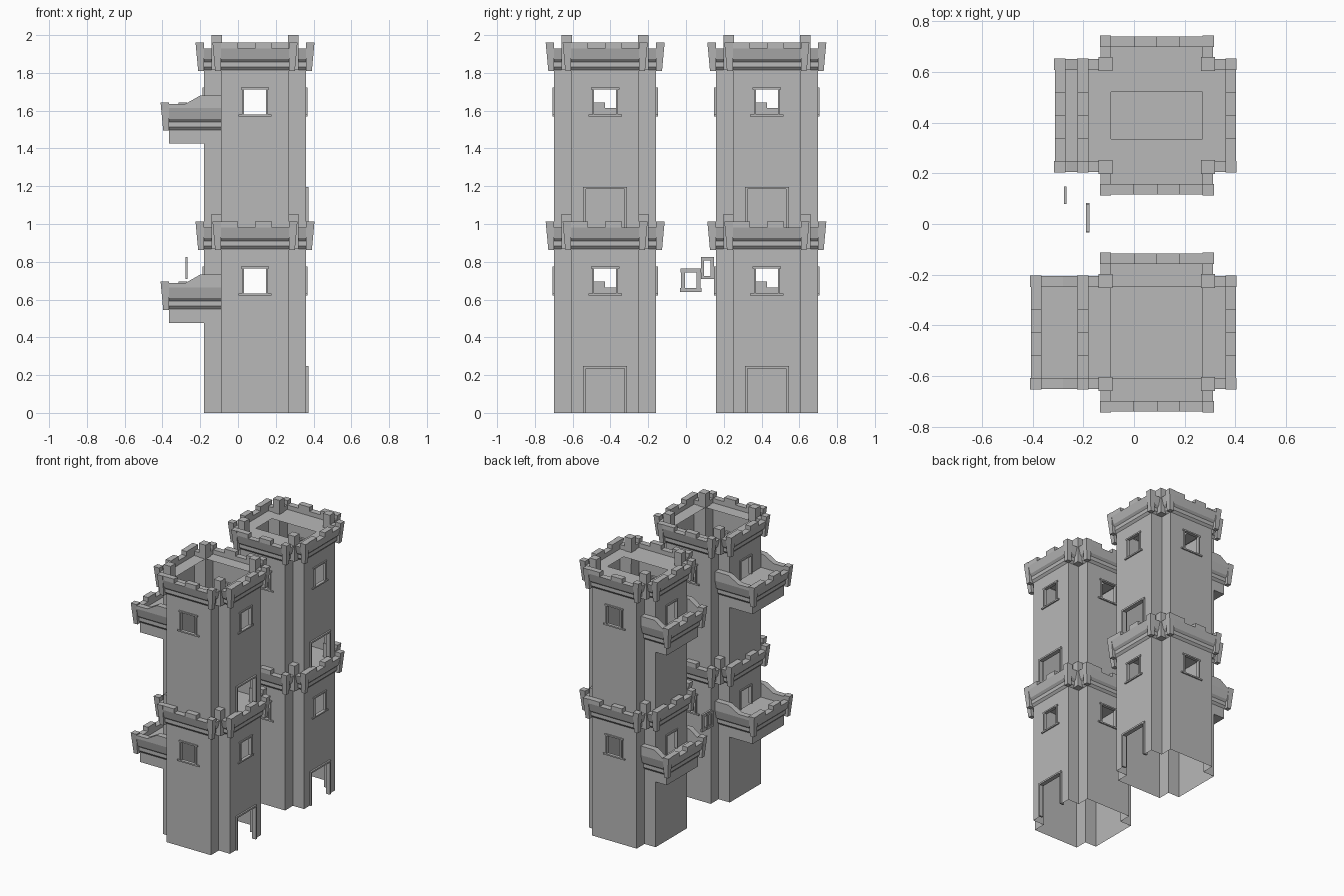
import bpy, bmesh, math
from mathutils import Matrix, Vector

if "Cube" in bpy.data.objects:
    bpy.data.objects.remove(bpy.data.objects["Cube"])

stone = bpy.data.materials.new("stone_grey")
stone.use_nodes = True
colour = (0.48, 0.48, 0.48, 1)
stone.diffuse_color = colour
stone.node_tree.nodes["Principled BSDF"].inputs["Base Color"].default_value = colour

ARM, EXT = 0.18, 0.27        # half width of a wall arm, half width of the tower
LEVEL = 0.948                # height of one storey
LIP = 0.045                  # overhang of the parapet
CROWN, LOW, HIGH = 0.867, 0.982, 1.013
DROP = 0.317                 # balcony parapet sits this far below the crown
PROFILE = [(0, CROWN), (0.014, 0.883), (0.014, 0.91), (0.028, 0.925),
           (0.042, LOW), (0, LOW), (0, 0.95)]


def side(k, u, d, z):
    """Point on side k: u to the right, d outward; 0 front, 1 +x, 2 back, 3 -x."""
    return Matrix.Rotation(k * math.pi / 2, 3, 'Z') @ Vector((u, -d, z))


def face(bm, pts):
    bm.faces.new([bm.verts.new(p) for p in pts])


def loft(bm, rings, closed=True, caps=False):
    vs = [[bm.verts.new(p) for p in ring] for ring in rings]
    n = len(vs[0])
    for a, b in zip(vs, vs[1:]):
        for i in range(n if closed else n - 1):
            j = (i + 1) % n
            bm.faces.new((a[i], a[j], b[j], b[i]))
    if caps:
        bm.faces.new(vs[0][::-1])
        bm.faces.new(vs[-1])


def box(bm, k, u0, u1, d0, d1, z0, z1, taper=0):
    """Box on side k; taper pulls in the outer bottom edges."""
    s = 1 if u1 > 0 else -1
    if s < 0:
        u0, u1 = u1, u0
    rings = []
    for z, t in ((z0, taper), (z1, 0)):
        rings.append([side(k, u, d, z) for u, d in
                      ((u0, d0), (u1 - s * t, d0), (u1 - s * t, d1 - t), (u0, d1 - t))])
    loft(bm, rings, caps=True)


def make(name, bm, loc):
    bmesh.ops.remove_doubles(bm, verts=bm.verts, dist=0.0001)
    bmesh.ops.recalc_face_normals(bm, faces=bm.faces)
    mesh = bpy.data.meshes.new(name)
    bm.to_mesh(mesh)
    bm.free()
    mesh.materials.append(stone)
    ob = bpy.data.objects.new(name, mesh)
    ob.location = loc
    bpy.context.collection.objects.link(ob)


def panel(bm, k, holes):
    """Wall panel of one arm with rectangular openings (half width, bottom, top)."""
    z = 0
    strips = []
    for w, z0, z1 in holes:
        strips += [(-ARM, ARM, z, z0), (-ARM, -w, z0, z1), (w, ARM, z0, z1)]
        z = z1
    strips.append((-ARM, ARM, z, LEVEL))
    for u0, u1, a, b in strips:
        if b > a:
            face(bm, [side(k, u0, EXT, a), side(k, u1, EXT, a),
                      side(k, u1, EXT, b), side(k, u0, EXT, b)])


def frame(bm, k, w, z0, z1, d0, d1, t, sill=0.0, bottom=True):
    """Stone surround of an opening."""
    for s in (-1, 1):
        box(bm, k, *sorted((s * w, s * (w + t))), d0, d1, z0, z1)
    box(bm, k, -w - t - sill / 3, w + t + sill / 3, d0, d1, z1, z1 + t)
    if bottom:
        box(bm, k, -w - t - sill, w + t + sill, d0, d1, z0 - t, z0)


def plus(o, z):
    """Tower plan, grown outward by o."""
    pts = []
    for k in range(4):
        pts += [side(k, u, d, z) for u, d in
                ((-ARM - o, EXT + o), (ARM + o, EXT + o), (ARM + o, ARM + o))]
    return pts


def battlements(bm, k, d, low, high, foot):
    """Merlons and flared end blocks of one parapet."""
    for u in (-ARM, 0):
        box(bm, k, u, u + ARM / 2, d, d + 0.042, low, high)
    for s in (-1, 1):
        box(bm, k, *sorted((s * ARM, s * (ARM + LIP))), d, d + LIP, foot, high, 0.014)


WINDOW = (0.058, 0.632, 0.765)
DOOR = (0.102, 0, 0.236)


def walls(name, loc):
    bm = bmesh.new()
    for k in range(4):
        panel(bm, k, [DOOR, WINDOW] if k == 1 else [WINDOW])
        corner = [(ARM, EXT), (ARM, ARM), (EXT, ARM)]
        loft(bm, [[side(k, u, d, z) for u, d in corner] for z in (0, LEVEL)], closed=False)
    make(name + "_walls", bm, loc)
    bm = bmesh.new()
    for k in range(4):
        frame(bm, k, *WINDOW, EXT - 0.015, EXT + 0.009, 0.01, 0.02 if k < 3 else 0, k < 3)
    frame(bm, 1, *DOOR, EXT - 0.02, EXT + 0.012, 0.012, 0.006, False)
    make(name + "_window_and_door_frames", bm, loc)


def crown(name, loc):
    bm = bmesh.new()
    loft(bm, [plus(o, z) for o, z in PROFILE])
    for k in range(4):
        battlements(bm, k, EXT, LOW, HIGH, CROWN - 0.004)
        box(bm, k, 0.175, 0.23, 0.175, 0.23, CROWN, 1.052)    # tall corner posts
    make(name + "_crown", bm, loc)


def roof(name, loc, hole):
    """Roof in the shape of the tower plan, with an optional hole (half depth in y)."""
    bm = bmesh.new()
    z = 0.95
    for k in range(4):
        face(bm, [side(k, -ARM, ARM, z), side(k, ARM, ARM, z),
                  side(k, ARM, EXT, z), side(k, -ARM, EXT, z)])
    if hole < ARM:
        for s in (-1, 1):
            face(bm, [(-ARM, s * hole, z), (ARM, s * hole, z),
                      (ARM, s * ARM, z), (-ARM, s * ARM, z)])
    make(name + "_roof", bm, loc)


def balcony(name, loc, reach):
    bm = bmesh.new()
    box(bm, 3, -ARM, ARM, EXT, reach, 0.477, 0.56)
    rings = []
    for o, z in PROFILE:
        path = [(-ARM - o, ARM), (-ARM - o, reach + o), (ARM + o, reach + o), (ARM + o, ARM)]
        rings.append([side(3, u, d, z - DROP) for u, d in path])
    loft(bm, rings, closed=False)
    floor = 0.95 - DROP
    face(bm, [side(3, u, d, floor) for u, d in
              ((-ARM, EXT), (ARM, EXT), (ARM, reach), (-ARM, reach))])
    low = LOW - DROP
    battlements(bm, 3, reach, low, HIGH - DROP, CROWN - DROP - 0.004)
    # Side walls sweeping up to the tower
    start = min(0.37, reach - 0.005)
    outline = [(ARM, low), (reach, low), (reach, 0.687), (start, 0.687),
               (0.29, 0.732), (ARM, 0.732)]
    for s in (-1, 1):
        loft(bm, [[side(3, s * u, d, z) for d, z in outline] for u in (ARM, ARM + 0.042)],
             caps=True)
    make(name + "_balcony", bm, loc)


# Two towers of two storeys each
for tower, y, reach, hole in (("front_tower", -0.428, 0.455, ARM),
                              ("back_tower", 0.428, 0.36, 0.092)):
    for storey, z in (("lower", 0), ("upper", LEVEL)):
        name, loc = tower + "_" + storey, (0.09, y, z)
        walls(name, loc)
        crown(name, loc)
        roof(name, loc, 0 if storey == "lower" else hole)
        balcony(name, loc, reach)

# Loose window surrounds between the towers
bm = bmesh.new()
frame(bm, 3, 0.03, -0.04, 0.04, -0.007, 0.007, 0.022, 0.006)
make("loose_wide_frame", bm, (-0.182, 0.025, 0.702))
bm = bmesh.new()
frame(bm, 3, 0.018, -0.042, 0.042, -0.005, 0.005, 0.016)
make("loose_narrow_frame", bm, (-0.272, 0.113, 0.766))
